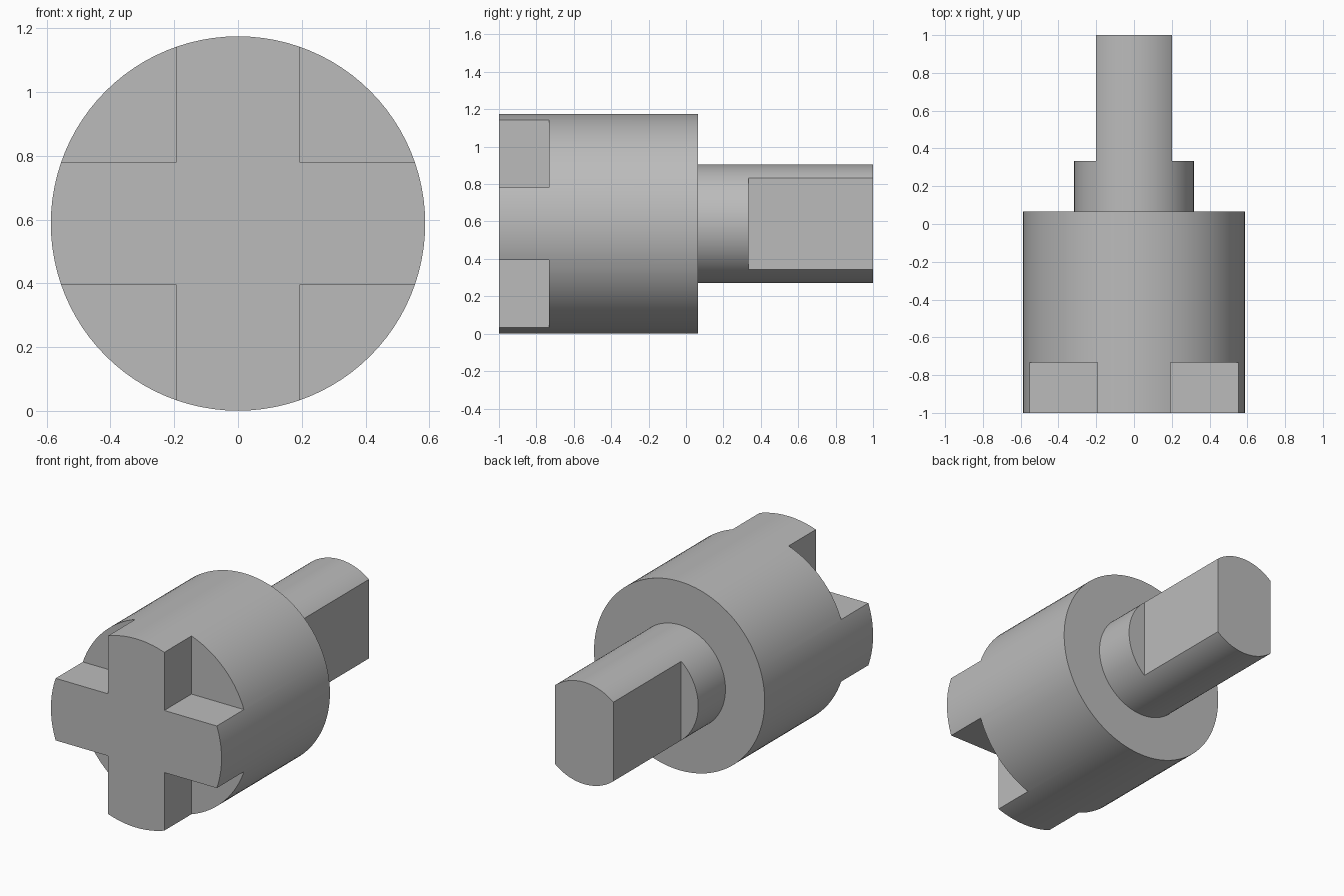
import bpy
import bmesh
from math import radians
from mathutils import Matrix, Vector

if "Cube" in bpy.data.objects:
    bpy.data.objects.remove(bpy.data.objects["Cube"], do_unlink=True)

BODY_R, SHAFT_R, AXIS_Z = 0.587, 0.317, 0.588
FRONT, NOTCH, SHOULDER, FLAT, BACK = -1.0, -0.733, 0.065, 0.333, 1.0
ARM, TANG = 0.193, 0.2
SEGMENTS = 96

steel = bpy.data.materials.new("plain grey steel")
steel.use_nodes = True
GREY = (0.5, 0.5, 0.5, 1)
steel.diffuse_color = GREY
steel.node_tree.nodes["Principled BSDF"].inputs["Base Color"].default_value = GREY


def add_object(name, bm):
    bmesh.ops.recalc_face_normals(bm, faces=bm.faces)
    mesh = bpy.data.meshes.new(name)
    bm.to_mesh(mesh)
    bm.free()
    mesh.materials.append(steel)
    obj = bpy.data.objects.new(name, mesh)
    bpy.context.collection.objects.link(obj)
    return obj


def lathe(name, profile):
    """Stepped solid of revolution about y from (radius, y) pairs, with flat ends."""
    bm = bmesh.new()
    rings = []
    for r, y in profile:
        ring = bmesh.ops.create_circle(bm, segments=SEGMENTS, radius=r)["verts"]
        bmesh.ops.transform(bm, verts=ring, matrix=Matrix.Translation((0, y, AXIS_Z))
                            @ Matrix.Rotation(radians(90), 4, "X"))
        rings.append(ring)
    for a, b in zip(rings, rings[1:]):
        for i in range(SEGMENTS):
            j = (i + 1) % SEGMENTS
            bm.faces.new((a[i], a[j], b[j], b[i]))
    bm.faces.new(rings[0])
    bm.faces.new(rings[-1])
    return add_object(name, bm)


def cut_box(target, low, high):
    """Remove a box, given by two corners, from the target."""
    low, high = Vector(low), Vector(high)
    bm = bmesh.new()
    bmesh.ops.create_cube(bm, size=1, matrix=Matrix.Translation((low + high) / 2)
                          @ Matrix.Diagonal((*(high - low), 1)))
    cutter = add_object("cutter", bm)
    cutter.hide_render = True
    mod = target.modifiers.new("cut", "BOOLEAN")
    mod.operation, mod.solver, mod.object = "DIFFERENCE", "EXACT", cutter
    bpy.context.view_layer.objects.active = target
    bpy.ops.object.modifier_apply(modifier=mod.name)
    bpy.data.objects.remove(cutter, do_unlink=True)


# Round body with a thinner shaft behind it
coupling = lathe("coupling_body_and_shaft", [
    (BODY_R, FRONT), (BODY_R, SHOULDER), (SHAFT_R, SHOULDER), (SHAFT_R, BACK)])

for side in (-1, 1):
    xs = sorted((side * ARM, side))
    # Four corner notches leave a cross on the front
    for level in (-1, 1):
        zs = sorted((AXIS_Z + level * ARM, AXIS_Z + level))
        cut_box(coupling, (xs[0], FRONT - 0.1, zs[0]), (xs[1], NOTCH, zs[1]))
    # Two flats form the rear tang
    xs = sorted((side * TANG, side))
    cut_box(coupling, (xs[0], FLAT, AXIS_Z - 1), (xs[1], BACK + 0.1, AXIS_Z + 1))

bpy.ops.object.select_all(action="DESELECT")
coupling.select_set(True)
bpy.context.view_layer.objects.active = coupling
bpy.ops.object.shade_smooth_by_angle(angle=radians(30))
